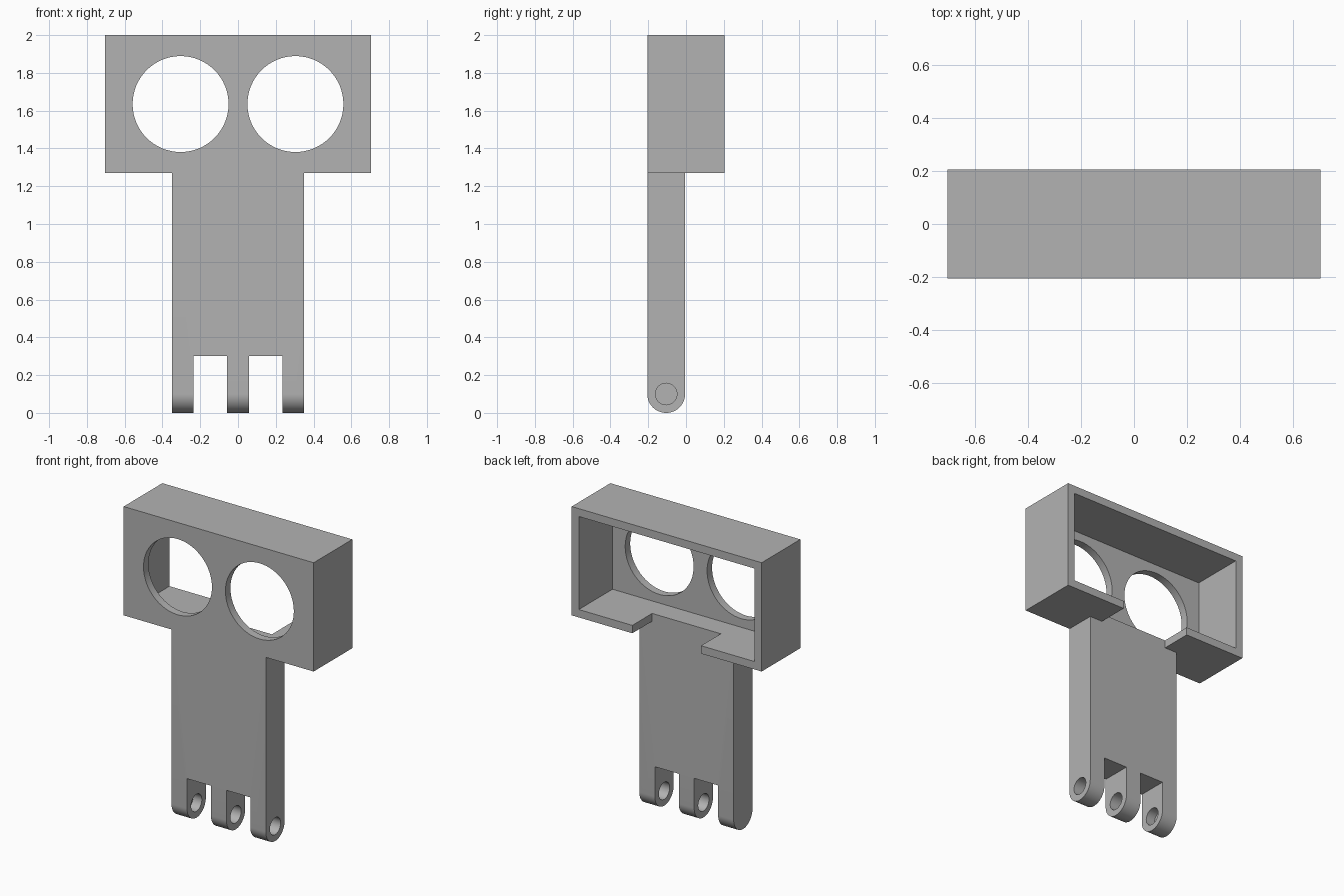
import bpy
import bmesh
import math
from mathutils import Matrix, Vector

if "Cube" in bpy.data.objects:
    bpy.data.objects.remove(bpy.data.objects["Cube"])

grey = bpy.data.materials.new("plain grey")
grey.use_nodes = True
grey.diffuse_color = (0.45, 0.45, 0.45, 1)
grey.node_tree.nodes["Principled BSDF"].inputs["Base Color"].default_value = (0.45, 0.45, 0.45, 1)


def make_object(name, bm):
    bmesh.ops.recalc_face_normals(bm, faces=bm.faces)
    mesh = bpy.data.meshes.new(name)
    bm.to_mesh(mesh)
    bm.free()
    mesh.materials.append(grey)
    obj = bpy.data.objects.new(name, mesh)
    bpy.context.collection.objects.link(obj)
    return obj


def box(name, low, high):
    low, high = Vector(low), Vector(high)
    bm = bmesh.new()
    bmesh.ops.create_cube(bm, size=1, matrix=Matrix.Translation((low + high) / 2)
                          @ Matrix.Diagonal((*(high - low), 1)))
    return make_object(name, bm)


def cylinder(name, centre, radius, length, axis):
    turn = Matrix.Rotation(math.pi / 2, 4, "X" if axis == "Y" else "Y")
    bm = bmesh.new()
    bmesh.ops.create_cone(bm, cap_ends=True, segments=64, radius1=radius, radius2=radius,
                          depth=length, matrix=Matrix.Translation(centre) @ turn)
    return make_object(name, bm)


def cut(target, cutter):
    mod = target.modifiers.new("cut", "BOOLEAN")
    mod.operation = "DIFFERENCE"
    mod.solver = "EXACT"
    mod.object = cutter
    cutter.hide_render = True
    bpy.context.view_layer.objects.active = target
    bpy.ops.object.modifier_apply(modifier=mod.name)
    bpy.data.objects.remove(cutter)


def smooth(obj):
    bpy.ops.object.select_all(action="DESELECT")
    obj.select_set(True)
    bpy.context.view_layer.objects.active = obj
    bpy.ops.object.shade_smooth_by_angle(angle=math.radians(30))


HALF_W, FRONT, BACK, WALL = 0.705, -0.205, 0.205, 0.053
HOUSING_Z, TOP = 1.27, 2.0
STEM_W, STEM_BACK = 0.35, -0.005

# Housing: open-backed box with two round windows and a notch in its floor
housing = box("housing", (-HALF_W, FRONT, HOUSING_Z), (HALF_W, BACK, TOP))
cut(housing, box("cavity", (WALL - HALF_W, FRONT + WALL, HOUSING_Z + WALL),
                 (HALF_W - WALL, BACK + 0.2, TOP - WALL)))
for side in (-1, 1):
    cut(housing, cylinder("window", (side * 0.304, FRONT, 1.635), 0.254, 0.3, "Y"))
cut(housing, box("floor_notch", (-0.255, STEM_BACK, 1.1), (0.255, BACK + 0.2, 1.5)))
smooth(housing)

# Stem: side profile with a rounded lower end, extruded across its width
radius = (STEM_BACK - FRONT) / 2
mid_y = (STEM_BACK + FRONT) / 2
profile = [(FRONT, HOUSING_Z)]
for i in range(33):
    a = math.pi + math.pi * i / 32
    profile.append((mid_y + radius * math.cos(a), radius + radius * math.sin(a)))
profile.append((STEM_BACK, HOUSING_Z))
bm = bmesh.new()
face = bm.faces.new([bm.verts.new((-STEM_W, y, z)) for y, z in profile])
extruded = bmesh.ops.extrude_face_region(bm, geom=[face])["geom"]
bmesh.ops.translate(bm, vec=(2 * STEM_W, 0, 0),
                    verts=[v for v in extruded if isinstance(v, bmesh.types.BMVert)])
stem = make_object("stem", bm)

# Slots leave three hinge knuckles
for side in (-1, 1):
    cut(stem, box("slot", (side * 0.146 - 0.089, -0.5, -0.2), (side * 0.146 + 0.089, 0.5, 0.3)))

# Pin hole: open on one side, blind in the far knuckle
hole_end = -0.3
cut(stem, cylinder("pin_hole", ((hole_end + 0.5) / 2, mid_y, radius), 0.057, 0.5 - hole_end, "X"))
smooth(stem)
